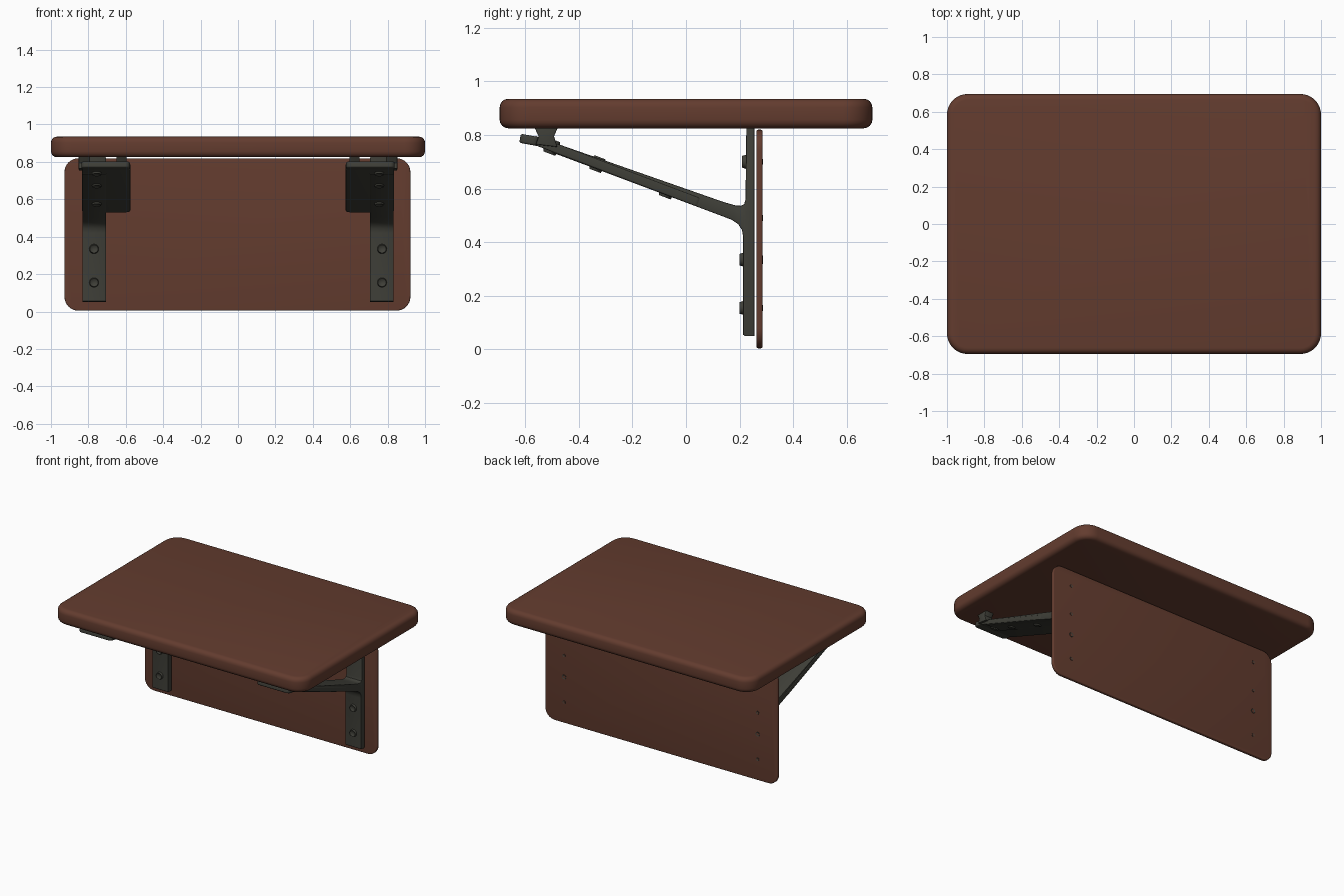
import bpy, bmesh, math
from mathutils import Matrix, Vector

cube = bpy.data.objects.get("Cube")
if cube:
    bpy.data.objects.remove(cube, do_unlink=True)


def material(name, colour):
    m = bpy.data.materials.new(name)
    m.use_nodes = True
    m.diffuse_color = (*colour, 1)
    m.node_tree.nodes["Principled BSDF"].inputs["Base Color"].default_value = (*colour, 1)
    return m


WOOD = material("brown_wood", (0.125, 0.045, 0.028))
METAL = material("dark_metal", (0.05, 0.05, 0.04))


def finish(bm, name, mat, matrix=None):
    if matrix is not None:
        bm.transform(matrix)
    bmesh.ops.recalc_face_normals(bm, faces=bm.faces)
    mesh = bpy.data.meshes.new(name)
    bm.to_mesh(mesh)
    bm.free()
    mesh.materials.append(mat)
    obj = bpy.data.objects.new(name, mesh)
    bpy.context.collection.objects.link(obj)
    bpy.ops.object.select_all(action="DESELECT")
    obj.select_set(True)
    bpy.context.view_layer.objects.active = obj
    bpy.ops.object.shade_smooth_by_angle(angle=math.radians(35))
    return obj


def rounded_board(name, mat, size, corner, edge, matrix):
    """Flat board in local XY with round corners and softened rims."""
    bm = bmesh.new()
    bmesh.ops.create_cube(bm, size=1)
    bmesh.ops.scale(bm, vec=size, verts=bm.verts)
    upright = [e for e in bm.edges
               if abs(e.verts[0].co.z - e.verts[1].co.z) > size[2] / 2]
    bmesh.ops.bevel(bm, geom=upright, offset=corner, segments=8,
                    profile=0.5, affect="EDGES")
    rims = [e for e in bm.edges
            if abs(e.verts[0].co.z - e.verts[1].co.z) < size[2] / 2]
    bmesh.ops.bevel(bm, geom=rims, offset=edge, segments=4,
                    profile=0.5, affect="EDGES")
    return finish(bm, name, mat, matrix)


def side_profile(name, points, x0, x1):
    """Extrude a (y, z) outline along x."""
    bm = bmesh.new()
    face = bm.faces.new([bm.verts.new((x0, y, z)) for y, z in points])
    out = bmesh.ops.extrude_face_region(bm, geom=[face])
    moved = [v for v in out["geom"] if isinstance(v, bmesh.types.BMVert)]
    bmesh.ops.translate(bm, vec=(x1 - x0, 0, 0), verts=moved)
    bmesh.ops.recalc_face_normals(bm, faces=bm.faces)
    rims = [e for e in bm.edges if abs(e.verts[0].co.x - e.verts[1].co.x) < 0.001]
    bmesh.ops.bevel(bm, geom=rims, offset=0.004, segments=2,
                    profile=0.5, affect="EDGES")
    return finish(bm, name, METAL)


def bolt(name, centre, direction, radius, length):
    """Short tapered screw head with a sunk hexagonal socket."""
    bm = bmesh.new()
    bmesh.ops.create_cone(bm, cap_ends=True, segments=20, radius1=radius,
                          radius2=radius * 0.8, depth=length)
    cap = max(bm.faces, key=lambda f: f.calc_center_median().z)
    bmesh.ops.inset_region(bm, faces=[cap], thickness=radius * 0.4)
    bmesh.ops.translate(bm, vec=(0, 0, -length * 0.4), verts=cap.verts)
    turn = Vector(direction).to_track_quat("Z", "Y").to_matrix().to_4x4()
    return finish(bm, name, METAL, Matrix.Translation(centre) @ turn)


# Wooden table top and wall panel
rounded_board("table_top", WOOD, (2, 1.39, 0.11), 0.11, 0.032,
              Matrix.Translation((0, 0, 0.88)))
rounded_board("wall_panel", WOOD, (1.85, 0.815, 0.023), 0.075, 0.006,
              Matrix.Translation((-0.003, 0.274, 0.412)) @ Matrix.Rotation(math.pi / 2, 4, "X"))

# Wall leg with the sloping strut growing out of it
BRACKET = [
    (0.213, 0.055), (0.22, 0.05), (0.255, 0.05), (0.255, 0.825), (0.225, 0.825),
    (0.222, 0.56), (0.217, 0.542), (0.205, 0.536), (0.185, 0.537), (0.14, 0.55),
    (-0.48, 0.767), (-0.50, 0.735), (0.12, 0.503), (0.17, 0.484), (0.195, 0.467),
    (0.209, 0.445), (0.213, 0.42)]
# Flared foot between the strut and the table top
FOOT = [(-0.565, 0.828), (-0.55, 0.795), (-0.56, 0.765), (-0.48, 0.755),
        (-0.492, 0.795), (-0.478, 0.828)]

SLOPE = math.atan(0.378)
ALONG = Matrix.Rotation(-SLOPE, 4, "X")
NORMAL = Vector((0, math.sin(SLOPE), math.cos(SLOPE)))


def strut_height(y):
    return 0.51 + (0.15 - y) * 0.378


for side, label in ((1, "left"), (-1, "right")):
    side_profile(label + "_bracket", BRACKET, side * 0.705, side * 0.832)

    # Wide plate on the strut, with its level front lip
    rounded_board(label + "_strut_plate", METAL, (0.26, 0.67, 0.033), 0.025, 0.005,
                  Matrix.Translation((side * 0.705, -0.255, strut_height(-0.255))) @ ALONG)
    rounded_board(label + "_front_lip", METAL, (0.26, 0.075, 0.034), 0.025, 0.008,
                  Matrix.Translation((side * 0.708, -0.582, 0.781))
                  @ Matrix.Rotation(-SLOPE / 2, 4, "X"))
    side_profile(label + "_outer_foot", FOOT, side * 0.79, side * 0.852)
    side_profile(label + "_inner_foot", FOOT, side * 0.595, side * 0.65)

    # Screws through the strut, heads above and below
    for i, y in enumerate((-0.50, -0.33, -0.07)):
        middle = Vector((side * 0.755, y, strut_height(y)))
        for way, end in ((1, "upper"), (-1, "lower")):
            bolt(f"{label}_strut_{end}_screw_{i + 1}", middle + NORMAL * way * 0.02,
                 NORMAL * way, 0.028, 0.014)

    # Screws through the leg, with small ends behind the panel
    for i, z in enumerate((0.155, 0.335, 0.49, 0.70)):
        if i != 2:
            bolt(f"{label}_leg_screw_{i + 1}", (side * 0.77, 0.209 + 0.008 * (i == 3), z),
                 (0, -1, 0), 0.027, 0.018)
        bolt(f"{label}_panel_screw_{i + 1}", (side * 0.77, 0.284, z),
             (0, 1, 0), 0.019 if i == 1 else 0.013, 0.007)
